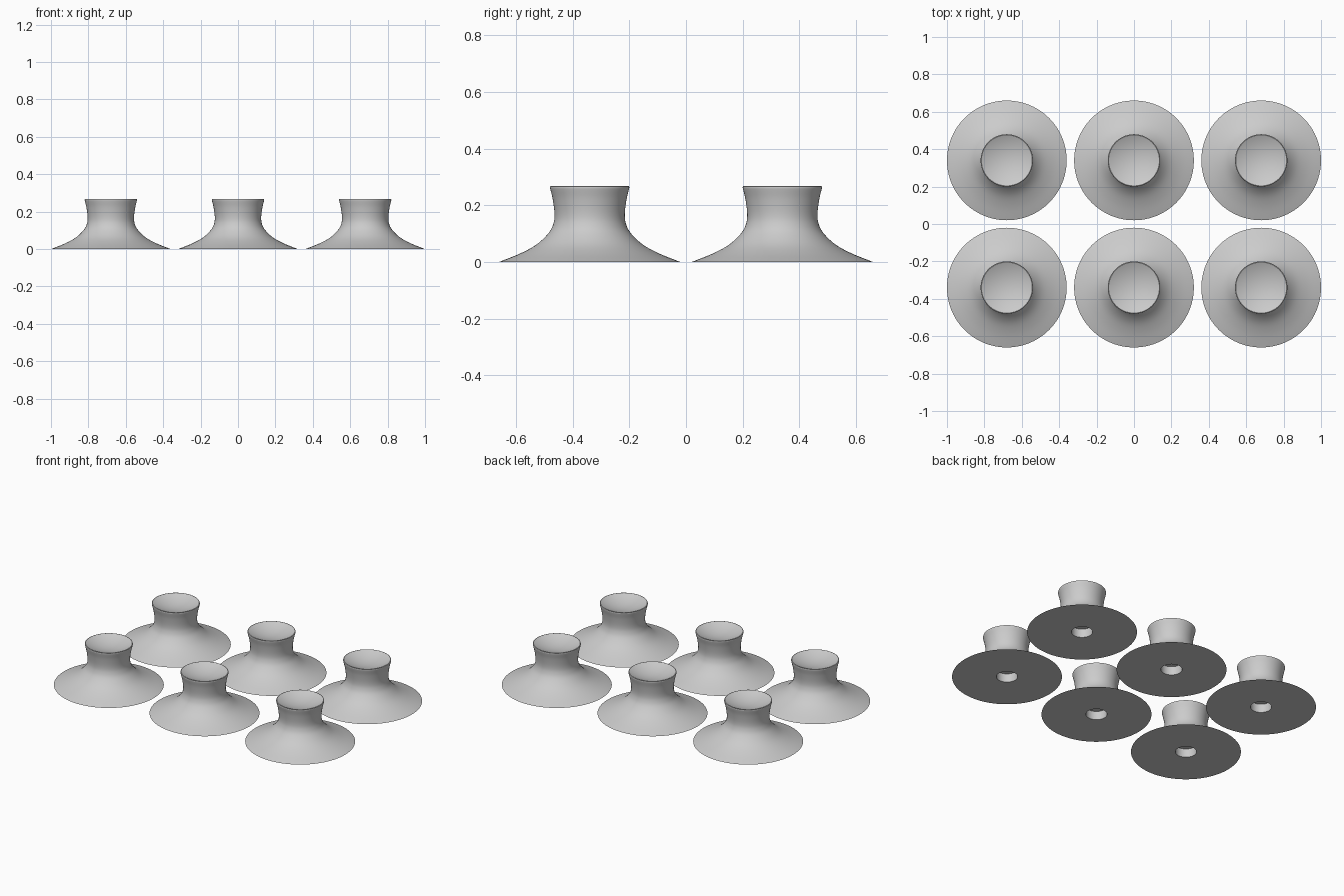
import bpy, bmesh, math
from mathutils import Vector

if "Cube" in bpy.data.objects:
    bpy.data.objects.remove(bpy.data.objects["Cube"])

SEGMENTS = 96
grey = bpy.data.materials.new("light grey")
grey.diffuse_color = (0.6, 0.6, 0.6, 1)
grey.use_nodes = True
grey.node_tree.nodes["Principled BSDF"].inputs["Base Color"].default_value = grey.diffuse_color


def smooth_curve(points, steps=5):
    """Catmull-Rom curve through (radius, height) points."""
    p = [Vector(q) for q in points]
    p = [2 * p[0] - p[1]] + p + [2 * p[-1] - p[-2]]
    out = []
    for a, b, c, d in zip(p, p[1:], p[2:], p[3:]):
        for i in range(steps):
            t = i / steps
            out.append(0.5 * (2 * b + (c - a) * t + (2 * a - 5 * b + 4 * c - d) * t**2
                              + (3 * b - a - 3 * c + d) * t**3))
    return [tuple(v) for v in out] + [tuple(points[-1])]


# Flared body from the wide base up to the neck
flare = smooth_curve([(0.32, 0.0), (0.245, 0.03), (0.187, 0.062), (0.145, 0.102),
                      (0.128, 0.135), (0.124, 0.17), (0.13, 0.22), (0.139, 0.258)])
# Rounded rim and shallow dish
rim = [(0.14, 0.263), (0.139, 0.267), (0.136, 0.268), (0.132, 0.266)]
dish = [(0.132 * math.cos(a), 0.266 - 0.03 * (1 - math.cos(a) ** 2))
        for a in [math.pi / 2 * i / 10 for i in range(1, 10)]] + [(0, 0.236)]
# Blind hole in the flat underside
hole = [(0, 0.055), (0.062, 0.055), (0.062, 0.0)]
profile = hole + flare + rim + dish

# Lathe the profile
bm = bmesh.new()
verts = [bm.verts.new((r, 0, z)) for r, z in profile]
edges = [bm.edges.new(pair) for pair in zip(verts, verts[1:])]
bmesh.ops.spin(bm, geom=verts + edges, axis=(0, 0, 1), cent=(0, 0, 0),
               angle=2 * math.pi, steps=SEGMENTS)
bmesh.ops.remove_doubles(bm, verts=bm.verts, dist=0.0001)
bmesh.ops.recalc_face_normals(bm, faces=bm.faces)
mesh = bpy.data.meshes.new("flared_foot")
bm.to_mesh(mesh)
bm.free()
mesh.materials.append(grey)

# Smooth shading with sharp edges at the base and hole
mesh.shade_smooth()
mesh.set_sharp_from_angle(angle=math.radians(40))

# Two rows of three feet
for row, y in (("front", -0.34), ("back", 0.34)):
    for column, x in (("left", -0.68), ("middle", 0), ("right", 0.68)):
        foot = bpy.data.objects.new(f"{row}_{column}_foot", mesh)
        foot.location = (x, y, 0)
        bpy.context.collection.objects.link(foot)
